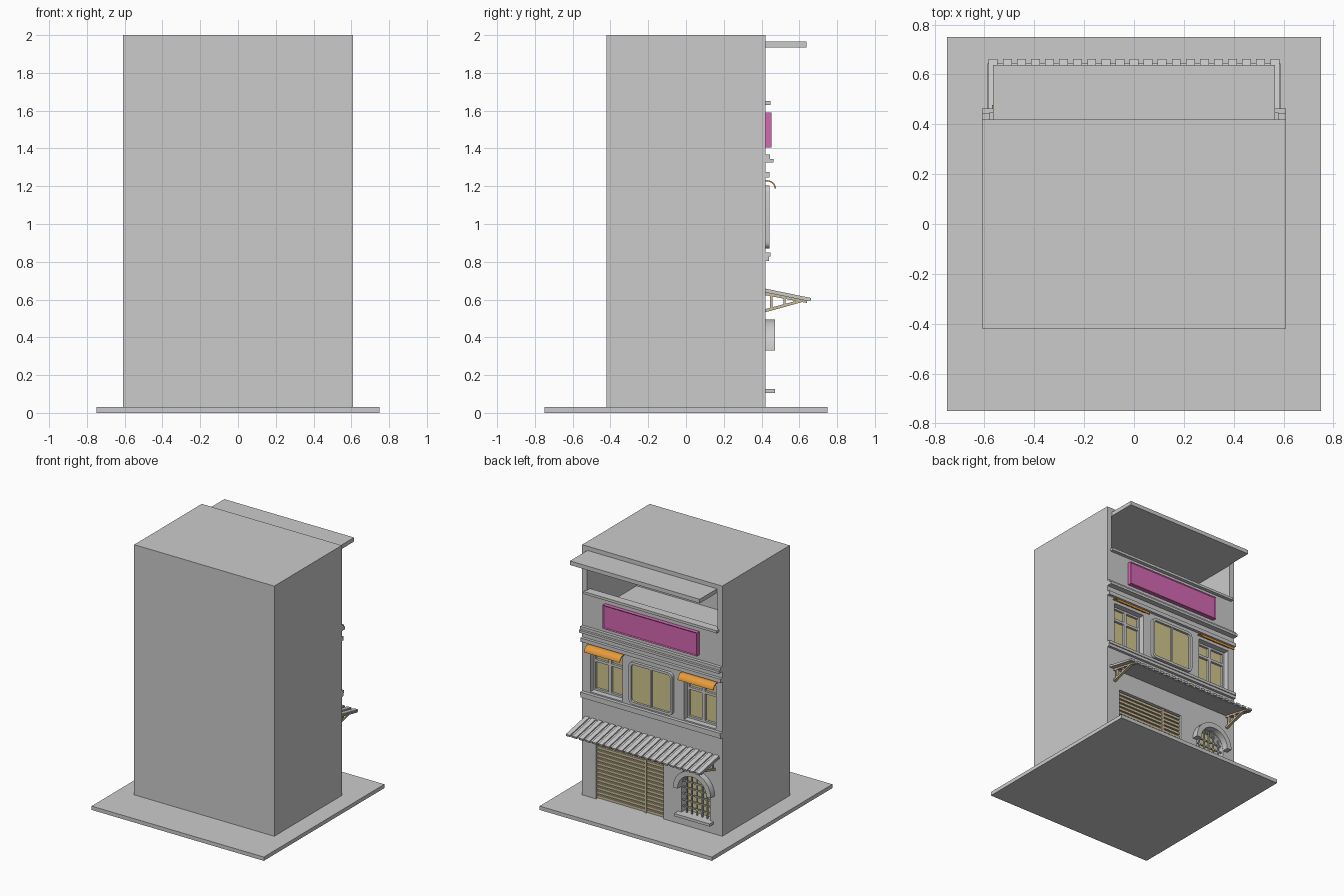
import bpy, bmesh, math
from mathutils import Matrix

old = bpy.data.objects.get("Cube")
if old:
    bpy.data.objects.remove(old)


def material(name, rgb):
    m = bpy.data.materials.new(name)
    m.use_nodes = True
    m.diffuse_color = (*rgb, 1)
    m.node_tree.nodes["Principled BSDF"].inputs["Base Color"].default_value = (*rgb, 1)
    return m


GREY = material("plaster_grey", (0.6, 0.6, 0.6))
PINK = material("sign_pink", (0.66, 0.14, 0.45))
ORANGE = material("awning_orange", (0.92, 0.38, 0.05))
CREAM = material("pane_cream", (0.64, 0.57, 0.27))
TAN = material("shutter_tan", (0.6, 0.51, 0.32))
WALL = 0.42  # plane of the decorated wall


def finish(name, bm, mat):
    bmesh.ops.recalc_face_normals(bm, faces=bm.faces)
    me = bpy.data.meshes.new(name)
    bm.to_mesh(me)
    bm.free()
    me.materials.append(mat)
    ob = bpy.data.objects.new(name, me)
    bpy.context.collection.objects.link(ob)
    return ob


def add_box(bm, x, y, z):
    size = [b - a for a, b in (x, y, z)]
    mid = [(a + b) / 2 for a, b in (x, y, z)]
    mat = Matrix.Translation(mid) @ Matrix.Diagonal((*size, 1))
    return bmesh.ops.create_cube(bm, size=1, matrix=mat)["verts"]


def boxes(name, mat, *ranges):
    bm = bmesh.new()
    for r in ranges:
        add_box(bm, *r)
    return finish(name, bm, mat)


def prism(name, mat, pts, y0, y1):
    """Extrude an x-z outline along y."""
    bm = bmesh.new()
    f = bm.faces.new([bm.verts.new((x, y0, z)) for x, z in pts])
    top = bmesh.ops.extrude_face_region(bm, geom=[f])["geom"]
    bmesh.ops.translate(bm, vec=(0, y1 - y0, 0),
                        verts=[v for v in top if isinstance(v, bmesh.types.BMVert)])
    return finish(name, bm, mat)


def side_prism(name, mat, pts, x0, x1):
    """Extrude a y-z outline along x."""
    ob = prism(name, mat, pts, -x1, -x0)
    for v in ob.data.vertices:
        a, b, c = v.co
        v.co = (-b, a, c)
    return ob


def ring(name, mat, outer, inner, y0, y1, closed=True):
    """Frame between two x-z outlines with equal point counts."""
    bm = bmesh.new()
    rows = [[bm.verts.new(p) for p in ((a[0], y0, a[1]), (a[0], y1, a[1]),
                                       (b[0], y1, b[1]), (b[0], y0, b[1]))]
            for a, b in zip(outer, inner)]
    n = len(rows)
    for i in range(n if closed else n - 1):
        p, q = rows[i], rows[(i + 1) % n]
        for k in range(4):
            bm.faces.new((p[k], p[(k + 1) % 4], q[(k + 1) % 4], q[k]))
    if not closed:
        bm.faces.new(rows[0])
        bm.faces.new(rows[-1])
    return finish(name, bm, mat)


def arc(cx, cz, r, a0, a1, n):
    return [(cx + r * math.cos(math.radians(a0 + (a1 - a0) * i / n)),
             cz + r * math.sin(math.radians(a0 + (a1 - a0) * i / n))) for i in range(n + 1)]


def round_rect(hw, z0, z1, r):
    pts = []
    for i, (x, z) in enumerate(((hw - r, z1 - r), (r - hw, z1 - r), (r - hw, z0 + r), (hw - r, z0 + r))):
        pts += arc(x, z, r, 90 * i, 90 * i + 90, 4)
    return pts


def cut(target, cutter):
    cutter.hide_render = True
    mod = target.modifiers.new("opening", 'BOOLEAN')
    mod.operation, mod.solver, mod.object = 'DIFFERENCE', 'EXACT', cutter
    bpy.context.view_layer.objects.active = target
    bpy.ops.object.modifier_apply(modifier=mod.name)
    bpy.data.objects.remove(cutter)


# Ground and building body
boxes("ground_slab", GREY, ((-0.75, 0.75), (-0.75, 0.75), (0, 0.03)))
body = boxes("building_body", GREY, ((-0.61, 0.61), (-WALL, WALL), (0.025, 2)))

# Openings: upper balcony, side windows, shutter door, arched window
ax, az, ar = -0.38, 0.325, 0.125
arch = arc(ax, az, ar, 0, 180, 14)
opening = arch + [(ax - ar, 0.125), (ax + ar, 0.125)]
side_windows = [(0.26, 0.54), (-0.555, -0.275)]
cut(body, boxes("cutter", GREY, ((-0.57, 0.57), (-0.2, 0.38), (1.45, 1.935))))
cut(body, boxes("cutter", GREY, ((-0.57, 0.57), (0.3, 0.5), (1.63, 1.935))))
for x in side_windows:
    cut(body, boxes("cutter", GREY, (x, (0.35, 0.5), (0.86, 1.2))))
cut(body, boxes("cutter", GREY, ((-0.1, 0.49), (0.385, 0.5), (0.03, 0.48))))
cut(body, prism("cutter", GREY, opening, 0.36, 0.5))

# Balcony roof and ledge
boxes("balcony_roof", GREY, ((-0.565, 0.565), (0.4, 0.637), (1.935, 1.967)))
boxes("balcony_ledge", GREY, ((-0.58, 0.58), (0.38, 0.447), (1.63, 1.65)))

# Horizontal mouldings
for name, depth, z in (("upper_moulding_top", 0.445, (1.345, 1.367)),
                       ("upper_moulding", 0.463, (1.325, 1.345)),
                       ("window_head_moulding", 0.443, (1.245, 1.275)),
                       ("sill_moulding_top", 0.447, (0.828, 0.85)),
                       ("sill_moulding", 0.44, (0.805, 0.828))):
    boxes(name, GREY, ((-0.61, 0.61), (0.415, depth), z))

# Sign board with a sunken panel
bm = bmesh.new()
add_box(bm, (-0.41, 0.41), (0.41, 0.452), (1.405, 1.59))
bm.normal_update()
front = [f for f in bm.faces if f.normal.y > 0.9]
bmesh.ops.inset_region(bm, faces=front, thickness=0.01, depth=-0.006)
finish("sign_board", bm, PINK)

# Side windows with mullions and curved awnings
for side, (a, b) in zip(("left", "right"), side_windows):
    m = (a + b) / 2
    boxes(side + "_window_pane", CREAM, ((a, b), (0.35, 0.357), (0.86, 1.2)))
    yr = (0.355, 0.375)
    boxes(side + "_window_frame", GREY,
          ((a, a + 0.015), yr, (0.86, 1.2)), ((b - 0.015, b), yr, (0.86, 1.2)),
          ((m - 0.012, m + 0.012), yr, (0.86, 1.2)), ((a, b), yr, (1.085, 1.105)),
          ((a, b), yr, (0.86, 0.875)), ((a, b), yr, (1.185, 1.2)))
    outer = arc(0.43, 1.185, 0.047, 100, 5, 8)
    inner = arc(0.43, 1.185, 0.04, 5, 100, 8)
    awning = side_prism(side + "_awning", ORANGE, [(WALL, 1.232)] + outer + inner + [(WALL, 1.224)],
                        m - 0.155, m + 0.155)

# Centre window with rounded frame
ring("centre_window_frame", GREY, round_rect(0.19, 0.87, 1.205, 0.035),
     round_rect(0.17, 0.89, 1.185, 0.02), 0.41, 0.443)
prism("centre_window_pane", CREAM, round_rect(0.175, 0.885, 1.19, 0.02), 0.418, 0.426)
boxes("centre_window_mullion", GREY, ((-0.008, 0.008), (0.42, 0.438), (0.885, 1.19)))

# Roller shutter with slats
slats, pitch = 14, 0.45 / 14
boxes("shutter_panel", TAN, ((-0.1, 0.49), (0.38, 0.393), (0.03, 0.48)))
boxes("shutter_slats", TAN, *[((-0.1, 0.49), (0.39, 0.405),
                               (0.034 + i * pitch, 0.03 + (i + 0.75) * pitch)) for i in range(slats)])
boxes("shutter_post", TAN, ((0.058, 0.074), (0.39, 0.411), (0.03, 0.48)))

# Arched window: hood, sill, pane and bars
ring("arch_hood", GREY, arc(ax, az + 0.005, 0.165, 0, 180, 18),
     arc(ax, az + 0.005, ar, 0, 180, 18), 0.41, 0.47, closed=False)
boxes("arch_sill", GREY, ((ax - 0.155, ax + 0.155), (0.4, 0.47), (0.105, 0.126)))
prism("arch_pane", CREAM, opening, 0.36, 0.366)
bars = []
for i in range(-2, 3):
    x = ax + i * 0.045
    top = az + math.sqrt(ar ** 2 - (i * 0.045) ** 2)
    bars.append(((x - 0.005, x + 0.005), (0.398, 0.408), (0.125, top)))
for z in (0.17, 0.22, 0.27, 0.32, 0.37):
    w = ar if z < az else math.sqrt(ar ** 2 - (z - az) ** 2)
    bars.append(((ax - w, ax + w), (0.395, 0.405), (z - 0.005, z + 0.005)))
boxes("arch_bars", GREY, *bars)

# Sloped canopy with battens
side_prism("canopy_sheet", GREY, [(0.41, 0.64), (0.645, 0.592), (0.645, 0.602), (0.41, 0.65)],
           -0.588, 0.588)
for i in range(-10, 11):
    x = i * 0.0565
    side_prism("canopy_batten", GREY, [(0.41, 0.647), (0.66, 0.593), (0.663, 0.608), (0.41, 0.66)],
               x - 0.018, x + 0.018)

# Canopy brackets
for side, x in (("left", 0.54), ("right", -0.54)):
    r = (x - 0.011, x + 0.011)
    side_prism(side + "_bracket_rafter", TAN, [(0.41, 0.625), (0.64, 0.582), (0.64, 0.594), (0.41, 0.642)], *r)
    side_prism(side + "_bracket_strut", TAN, [(0.41, 0.53), (0.62, 0.588), (0.6, 0.597), (0.41, 0.547)], *r)
    boxes(side + "_bracket_posts", TAN, (r, (0.445, 0.458), (0.545, 0.63)),
          (r, (0.515, 0.527), (0.565, 0.615)))

# Smooth the curved parts, keeping sharp edges
for ob in bpy.data.objects:
    ob.select_set(ob.name.endswith(("_awning", "_hood")) or ob.name == "centre_window_frame")
bpy.ops.object.shade_smooth_by_angle(angle=math.radians(30))
